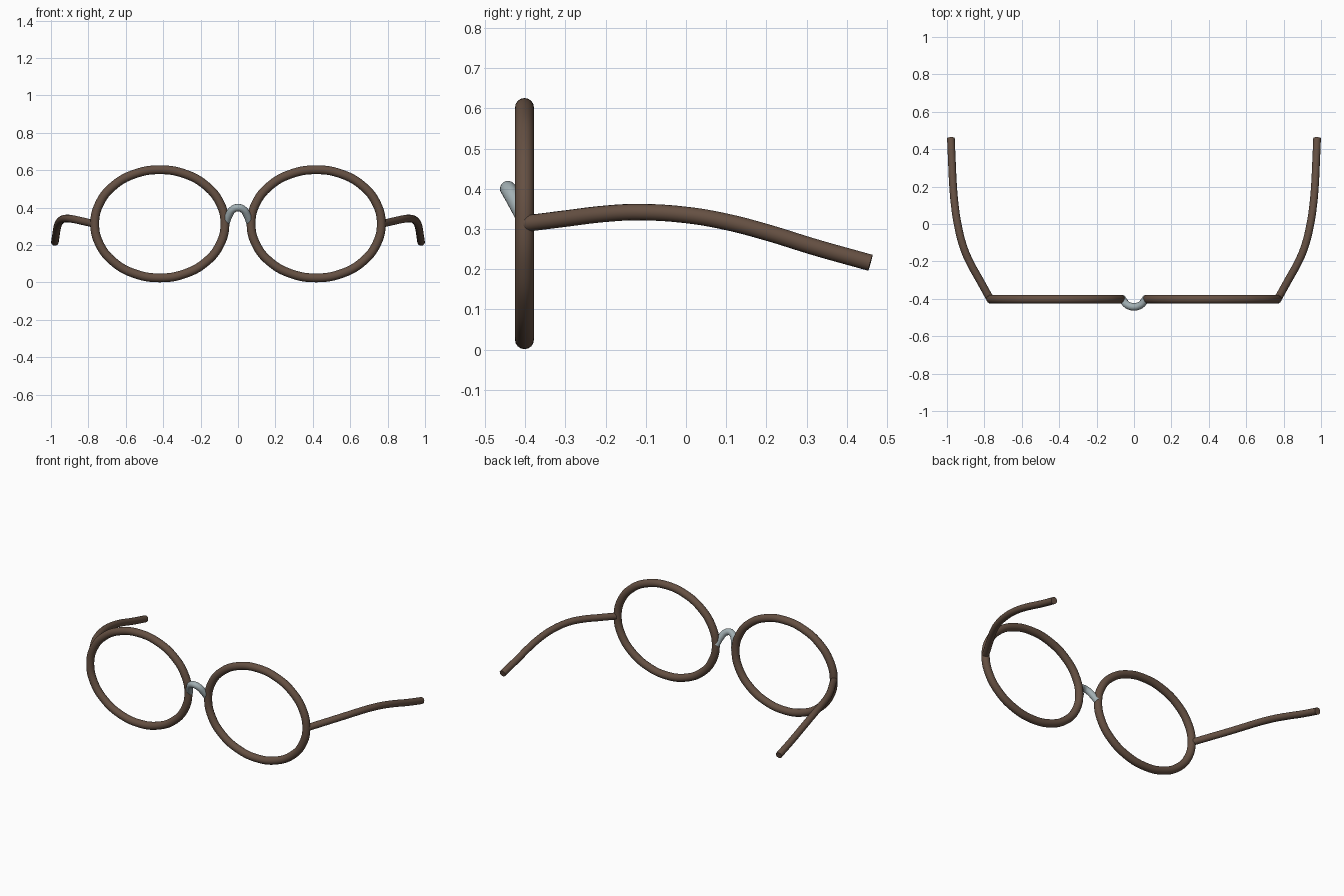
import bpy
from math import cos, sin, tau

if "Cube" in bpy.data.objects:
    bpy.data.objects.remove(bpy.data.objects["Cube"])


def material(name, color):
    m = bpy.data.materials.new(name)
    m.diffuse_color = (*color, 1)
    m.use_nodes = True
    m.node_tree.nodes["Principled BSDF"].inputs["Base Color"].default_value = m.diffuse_color
    return m


def tube(name, points, radius, mat, closed=False):
    """Round tube swept along a smooth path, converted to a mesh."""
    cu = bpy.data.curves.new(name, 'CURVE')
    cu.dimensions = '3D'
    cu.bevel_depth = radius
    cu.bevel_resolution = 6
    cu.use_fill_caps = True
    cu.resolution_u = 10
    sp = cu.splines.new('BEZIER')
    sp.bezier_points.add(len(points) - 1)
    for bp, p in zip(sp.bezier_points, points):
        bp.co = p
        bp.handle_left_type = bp.handle_right_type = 'AUTO'
    sp.use_cyclic_u = closed
    ob = bpy.data.objects.new(name, cu)
    bpy.context.collection.objects.link(ob)
    bpy.ops.object.select_all(action='DESELECT')
    ob.select_set(True)
    bpy.context.view_layer.objects.active = ob
    bpy.ops.object.convert(target='MESH')
    ob = bpy.context.object
    ob.data.materials.clear()
    ob.data.materials.append(mat)
    bpy.ops.object.shade_smooth_by_angle()
    return ob


brown = material("brown_frame", (0.13, 0.08, 0.055))
metal = material("grey_metal", (0.36, 0.43, 0.45))

# Temple path from the hinge to the ear tip
temple = [(0.772, -0.395, 0.314), (0.825, -0.30, 0.326), (0.88, -0.20, 0.338),
          (0.913, -0.12, 0.342), (0.943, 0.0, 0.335), (0.958, 0.10, 0.318),
          (0.967, 0.20, 0.292), (0.973, 0.32, 0.255), (0.979, 0.459, 0.216)]

for side, s in (("left", -1), ("right", 1)):
    # Oval lens rim
    rim = [(s * 0.418 + 0.348 * cos(tau * i / 16), -0.402,
            0.3135 + 0.289 * sin(tau * i / 16)) for i in range(16)]
    tube(side + "_rim", rim, 0.0235, brown, closed=True)
    # Temple arm
    tube(side + "_temple", [(s * x, y, z) for x, y, z in temple], 0.0205, brown)

# Arched nose bridge
half = [(0.064, -0.398, 0.318), (0.048, -0.421, 0.361), (0.028, -0.437, 0.390)]
arch = [(-x, y, z) for x, y, z in half] + [(0, -0.443, 0.40)] + half[::-1]
tube("nose_bridge", arch, 0.02, metal)
